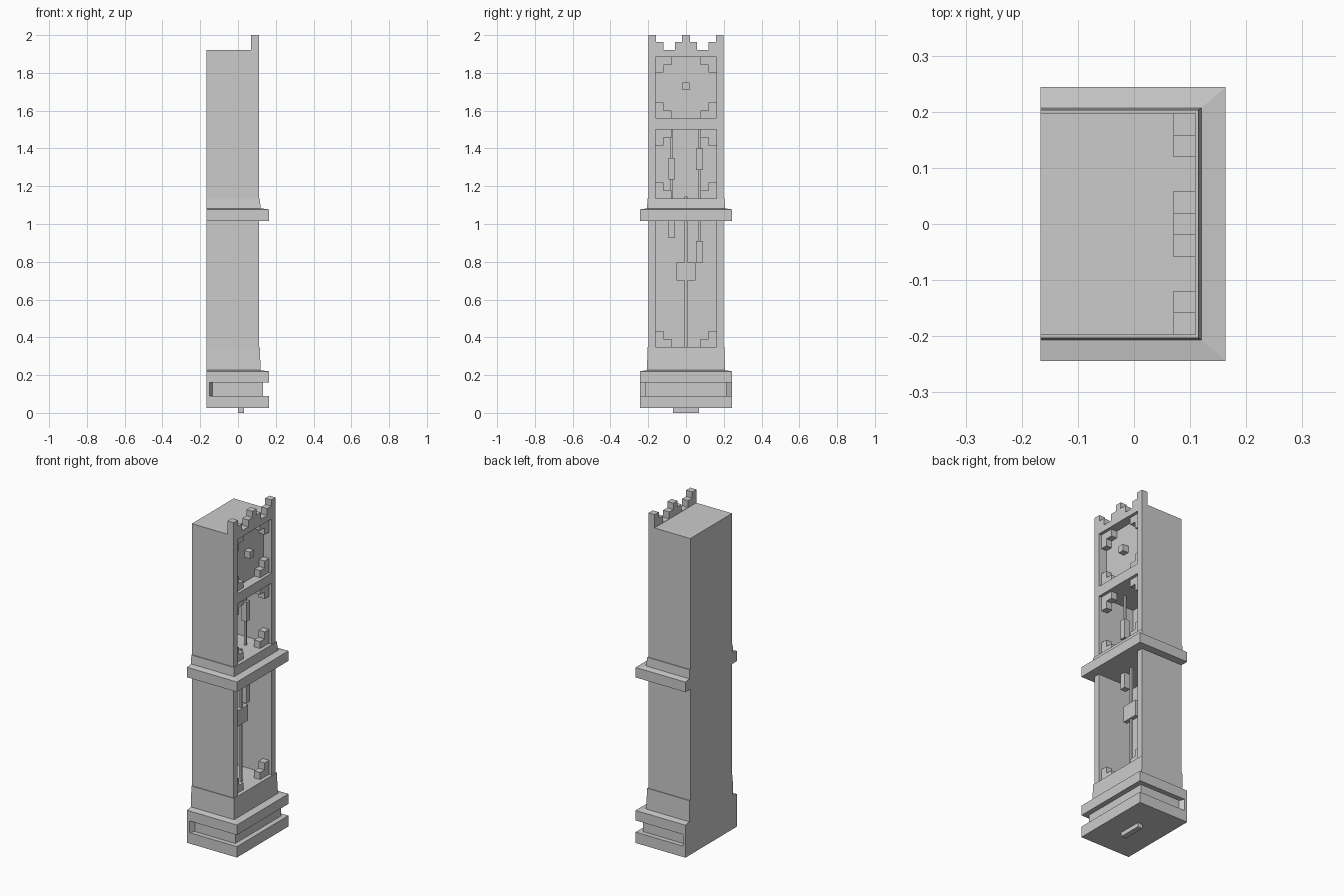
import bpy, bmesh

if "Cube" in bpy.data.objects:
    bpy.data.objects.remove(bpy.data.objects["Cube"])

BACK, FRONT, HALF = -0.167, 0.11, 0.198   # cabinet back, front and half width
OPEN = 0.162                              # half width of the front openings


def make(name, verts, faces):
    bm = bmesh.new()
    vs = [bm.verts.new(v) for v in verts]
    for f in faces:
        bm.faces.new([vs[i] for i in f])
    bmesh.ops.recalc_face_normals(bm, faces=bm.faces)
    me = bpy.data.meshes.new(name)
    bm.to_mesh(me)
    bm.free()
    ob = bpy.data.objects.new(name, me)
    bpy.context.collection.objects.link(ob)
    return ob


def loft(name, rings):
    """Solid from stacked rings with equal point counts, capped at both ends."""
    n = len(rings[0])
    verts = [p for r in rings for p in r]
    faces = [list(range(n)), list(range(len(verts) - n, len(verts)))]
    for k in range(len(rings) - 1):
        for i in range(n):
            j = (i + 1) % n
            faces.append([k * n + i, k * n + j, (k + 1) * n + j, (k + 1) * n + i])
    return make(name, verts, faces)


def rect(x0, x1, y0, y1, z):
    return [(x0, y0, z), (x1, y0, z), (x1, y1, z), (x0, y1, z)]


def box(name, x0, x1, y0, y1, z0, z1):
    return loft(name, [rect(x0, x1, y0, y1, z0), rect(x0, x1, y0, y1, z1)])


def panel(name, x0, x1, yz):
    """Extrude a y-z outline through the thickness in x."""
    return loft(name, [[(x, y, z) for y, z in yz] for x in (x0, x1)])


def moulding(name, profile):
    """Rings given as (front x, half width, z), flat against the back."""
    return loft(name, [rect(BACK, x, -w, w, z) for x, w, z in profile])


# Base: foot, plinth, grooved band and tapered skirt
box("foot", 0.0, 0.032, -0.07, 0.07, 0.0, 0.03)
moulding("lower_plinth", [(0.1635, 0.244, 0.025), (0.1635, 0.244, 0.09)])
half = [(BACK, 0.244), (-0.15, 0.244), (-0.136, 0.215), (0.133, 0.215)]
outline = half + [(x, -y) for x, y in reversed(half)]
loft("plinth_groove", [[(x, y, z) for x, y in outline] for z in (0.09, 0.16)])
moulding("upper_plinth", [(0.1635, 0.244, 0.16), (0.1635, 0.244, 0.22),
                          (0.12, 0.207, 0.226), (0.115, 0.203, 0.35)])

# Waist ledge, also the floor between the two compartments
moulding("waist_ledge", [(0.1635, 0.244, 1.017), (0.1635, 0.244, 1.077),
                         (0.12, 0.207, 1.083), (0.115, 0.203, 1.135)])

# Cabinet shell
box("back_panel", BACK, -0.13, -OPEN, OPEN, 0.35, 1.92)
for side, s in (("left", -1), ("right", 1)):
    a, b = sorted((s * OPEN, s * HALF))
    box(side + "_side_panel", BACK, FRONT, a, b, 0.35, 1.92)
box("roof", -0.13, FRONT, -OPEN, OPEN, 1.885, 1.92)
box("middle_rail", -0.13, FRONT, -OPEN, OPEN, 1.50, 1.56)
box("dial_plate", 0.03, 0.055, -OPEN, OPEN, 1.56, 1.885)
box("dial_hub", 0.055, 0.092, -0.019, 0.019, 1.71, 1.75)

# Stepped crest along the front of the roof
steps = [(-HALF, 2.0), (-0.158, 2.0), (-0.158, 1.963), (-0.119, 1.963), (-0.119, 1.922),
         (-0.059, 1.922), (-0.059, 1.963), (-0.02, 1.963), (-0.02, 2.0)]
panel("crest", 0.07, FRONT,
      [(-HALF, 1.919)] + steps + [(-y, z) for y, z in reversed(steps)] + [(HALF, 1.919)])

# L-shaped corner brackets: (opening edge height, vertical direction)
C = 0.042
for edge, z, d in (("dial_top", 1.885, -1), ("dial_bottom", 1.56, 1),
                   ("window_top", 1.50, -1), ("window_bottom", 1.135, 1),
                   ("door_bottom", 0.35, 1)):
    for side, s in (("left", -1), ("right", 1)):
        pts = [(0, 0), (2, 0), (2, 1), (1, 1), (1, 2), (0, 2)]
        panel(f"{edge}_{side}_bracket", 0.052, 0.092,
              [(s * (OPEN - u * C), z + d * v * C) for u, v in pts])

# Pendulum
box("pendulum_rod", 0.012, 0.026, -0.007, 0.007, 0.35, 1.145)
box("pendulum_bob", 0.006, 0.032, -0.05, 0.05, 0.70, 0.795)

# Chains and weights
for side, y, bottom, weights in (("left", -0.075, 0.93, ((1.235, 1.35), (0.925, 1.017))),
                                 ("right", 0.072, 0.80, ((1.285, 1.40), (0.795, 0.91)))):
    box(side + "_chain", -0.006, 0.006, y - 0.006, y + 0.006, bottom, 1.50)
    for i, (z0, z1) in enumerate(weights):
        box(f"{side}_weight_{i + 1}", -0.018, 0.018, y - 0.018, y + 0.018, z0, z1)
